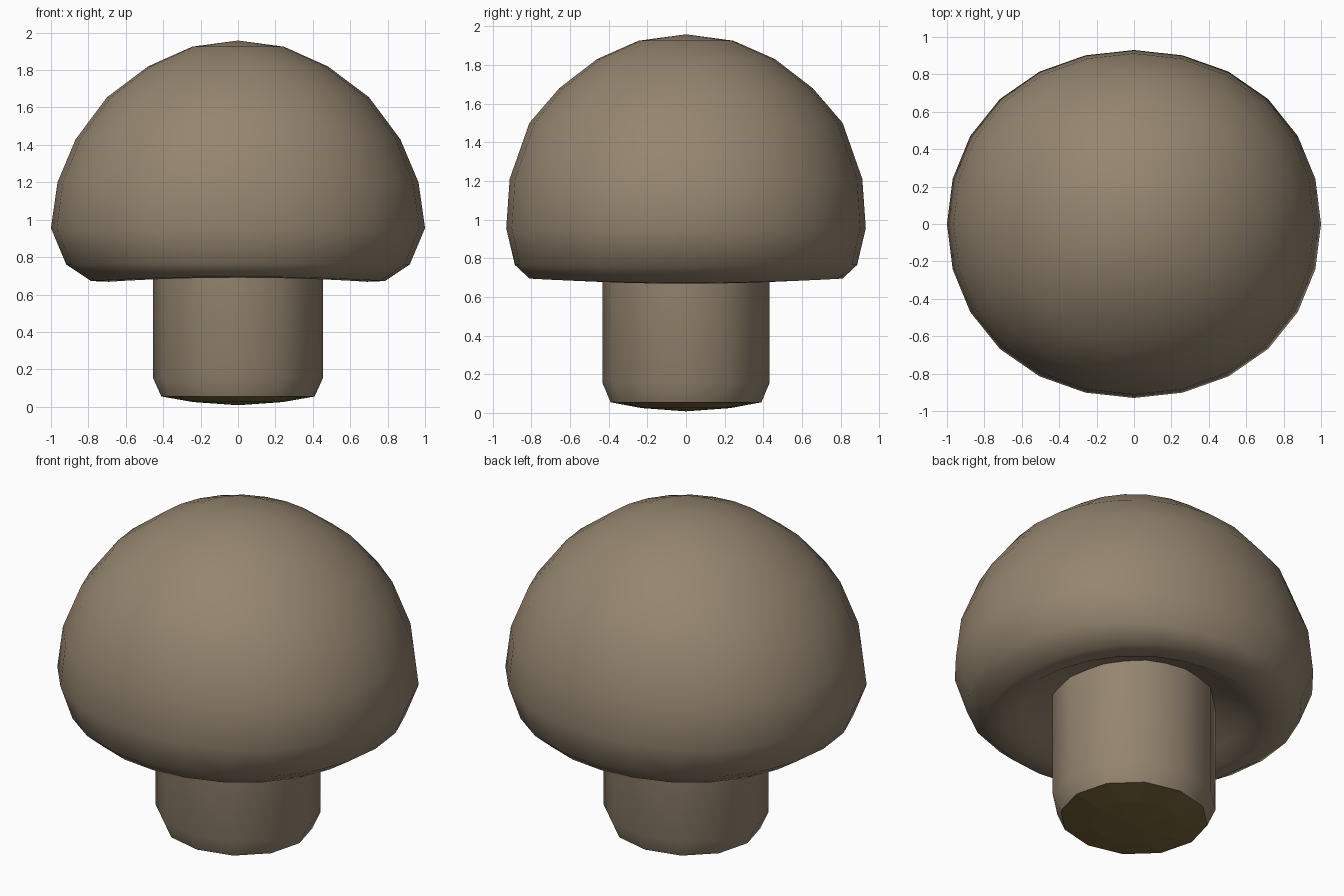
import bpy, bmesh, math

if "Cube" in bpy.data.objects:
    bpy.data.objects.remove(bpy.data.objects["Cube"])


def material(name, rgb):
    m = bpy.data.materials.new(name)
    m.diffuse_color = (*rgb, 1)
    m.use_nodes = True
    m.node_tree.nodes["Principled BSDF"].inputs["Base Color"].default_value = m.diffuse_color
    return m


brown = material("warm brown", (0.30, 0.235, 0.16))
base_brown = material("dark olive brown", (0.20, 0.14, 0.045))


def lathe(name, rings, sides, start=None, end=None, bulge=0.0):
    """Rings are (radius x, radius y, height on x axis, height on y axis)."""
    bm = bmesh.new()
    loops = []
    for rx, ry, zx, zy in rings:
        loop = []
        for i in range(sides):
            a = 2 * math.pi * i / sides
            c, s = math.cos(a), math.sin(a)
            k = 1 + bulge * math.sin(2 * a) ** 2
            loop.append(bm.verts.new((rx * c * k, ry * s * k, zx * c * c + zy * s * s)))
        loops.append(loop)
    for a, b in zip(loops, loops[1:]):
        for i in range(sides):
            j = (i + 1) % sides
            bm.faces.new((a[i], a[j], b[j], b[i]))
    for z, loop in ((start, loops[0]), (end, loops[-1])):
        if z is not None:
            tip = bm.verts.new((0, 0, z))
            for i in range(sides):
                bm.faces.new((loop[i], loop[(i + 1) % sides], tip))
    bmesh.ops.recalc_face_normals(bm, faces=bm.faces)
    me = bpy.data.meshes.new(name)
    bm.to_mesh(me)
    bm.free()
    ob = bpy.data.objects.new(name, me)
    bpy.context.collection.objects.link(ob)
    me.materials.append(brown)
    for p in me.polygons:
        p.use_smooth = True
    return ob


# Domed cap with rolled rim and hollow underside
lathe("mushroom_cap", [
    (0.245, 0.245, 1.925, 1.925),
    (0.48, 0.46, 1.82, 1.83),
    (0.70, 0.655, 1.655, 1.68),
    (0.868, 0.81, 1.43, 1.50),
    (0.965, 0.912, 1.20, 1.21),
    (1.00, 0.93, 0.955, 0.955),
    (0.918, 0.885, 0.76, 0.765),
    (0.785, 0.81, 0.672, 0.695),
    (0.69, 0.67, 0.668, 0.69),
    (0.60, 0.58, 0.72, 0.745),
    (0.42, 0.40, 0.79, 0.82),
], 24, start=1.958, bulge=0.015)

# Stem with rounded foot
stem = lathe("mushroom_stem", [
    (0.455, 0.432, 0.83, 0.83),
    (0.455, 0.432, 0.155, 0.155),
    (0.41, 0.39, 0.055, 0.055),
    (0.24, 0.23, 0.025, 0.025),
], 12, end=0.008, bulge=0.01)

# Darker underside of the foot
stem.data.materials.append(base_brown)
for p in stem.data.polygons:
    if p.center.z < 0.06:
        p.material_index = 1
        p.use_smooth = False
